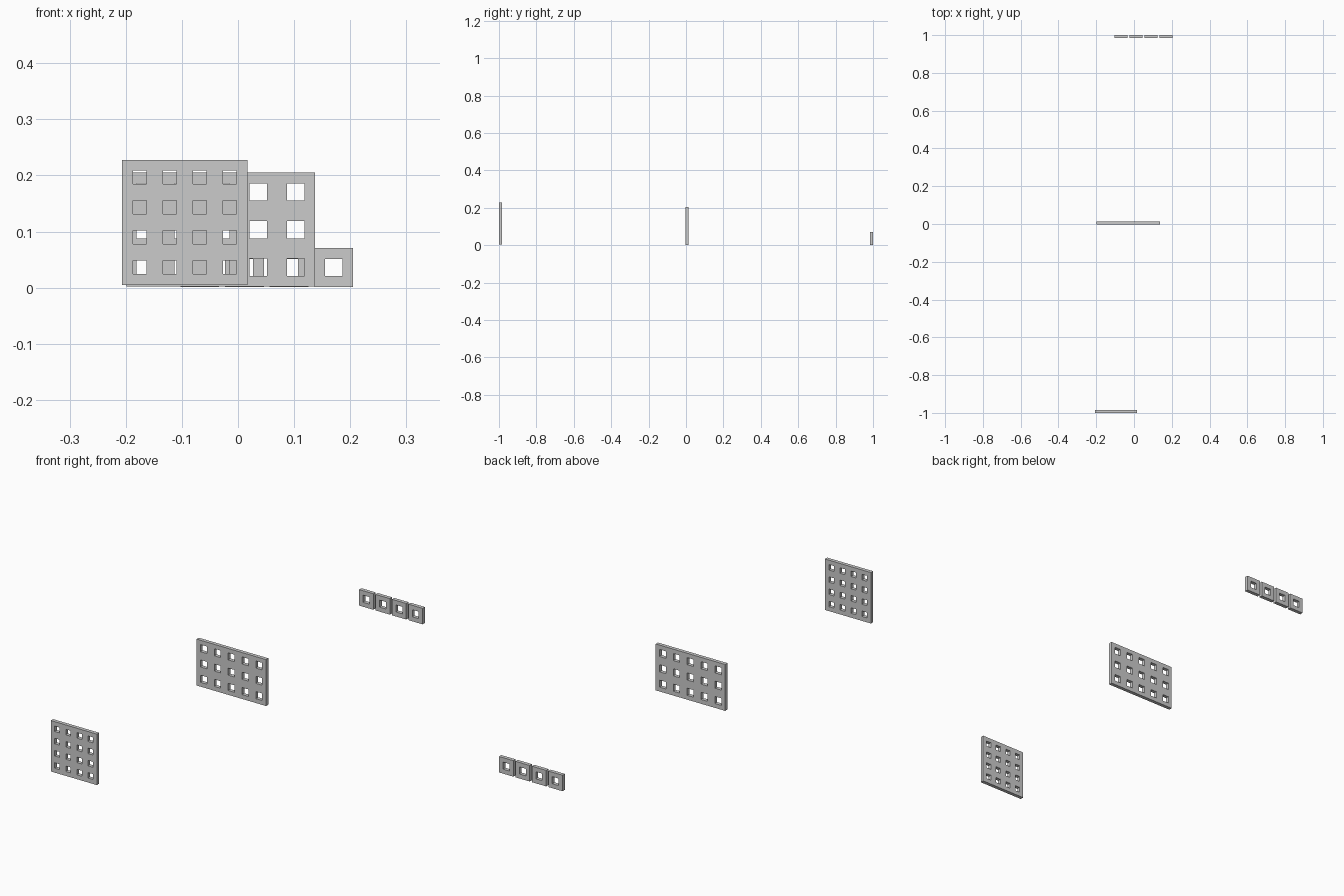
import bpy, bmesh
from mathutils import Vector

if "Cube" in bpy.data.objects:
    bpy.data.objects.remove(bpy.data.objects["Cube"])

THICK = 0.016


def stops(centre, size, count, pitch, hole):
    """Cut positions along one axis: edge, hole start/end pairs, edge."""
    vals = [centre - size / 2]
    for i in range(count):
        c = centre + (i - (count - 1) / 2) * pitch
        vals += [c - hole / 2, c + hole / 2]
    return vals + [centre + size / 2]


def window_panel(name, x, z, width, height, cols, rows, pitch, hole, y):
    """Flat panel with a regular grid of square through-holes."""
    xs = stops(x, width, cols, pitch, hole)
    zs = stops(z, height, rows, pitch, hole)
    bm = bmesh.new()
    grid = [[bm.verts.new((a, y, b)) for b in zs] for a in xs]
    for i in range(len(xs) - 1):
        for j in range(len(zs) - 1):
            if i % 2 and j % 2:
                continue  # window opening
            bm.faces.new((grid[i][j], grid[i + 1][j],
                          grid[i + 1][j + 1], grid[i][j + 1]))
    ext = bmesh.ops.extrude_face_region(bm, geom=bm.faces[:])
    moved = [g for g in ext["geom"] if isinstance(g, bmesh.types.BMVert)]
    bmesh.ops.translate(bm, verts=moved, vec=Vector((0, THICK, 0)))
    bmesh.ops.recalc_face_normals(bm, faces=bm.faces[:])
    mesh = bpy.data.meshes.new(name)
    bm.to_mesh(mesh)
    bm.free()
    obj = bpy.data.objects.new(name, mesh)
    bpy.context.collection.objects.link(obj)
    return obj


# Front: square panel with 4 x 4 small windows
window_panel("front_panel", -0.095, 0.1165, 0.223, 0.223, 4, 4, 0.0535, 0.024, -1.0)

# Middle: wide panel with 5 x 3 windows
window_panel("middle_panel", -0.031, 0.1035, 0.336, 0.203, 5, 3, 0.067, 0.031, -0.002)

# Back: row of four separate single-window tiles
for k in range(4):
    window_panel(f"back_tile_{k + 1}", -0.068 + k * 0.0795, 0.036,
                 0.069, 0.070, 1, 1, 0.067, 0.031, 1.0 - THICK)
